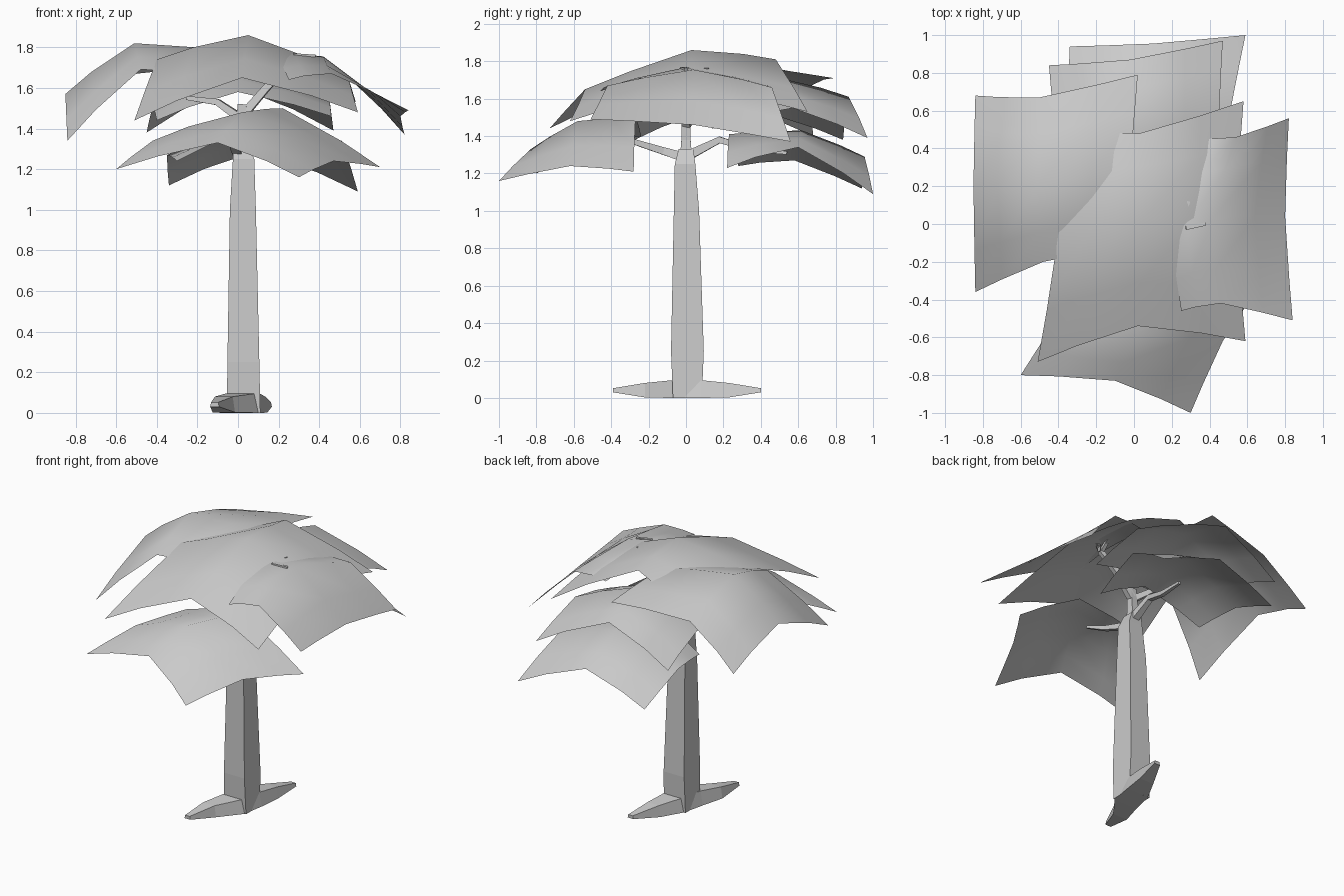
import bpy, bmesh, math
from mathutils import Vector

if "Cube" in bpy.data.objects:
    bpy.data.objects.remove(bpy.data.objects["Cube"])


def make(name, verts, faces, smooth=None):
    mesh = bpy.data.meshes.new(name)
    mesh.from_pydata([tuple(v) for v in verts], [], faces)
    bm = bmesh.new()
    bm.from_mesh(mesh)
    bmesh.ops.recalc_face_normals(bm, faces=bm.faces)
    bm.to_mesh(mesh)
    bm.free()
    ob = bpy.data.objects.new(name, mesh)
    bpy.context.collection.objects.link(ob)
    if smooth:
        bpy.ops.object.select_all(action='DESELECT')
        ob.select_set(True)
        bpy.context.view_layer.objects.active = ob
        bpy.ops.object.shade_smooth_by_angle(angle=math.radians(smooth))
    return ob


def loft(name, rings, smooth=None):
    n, m = len(rings[0]), len(rings)
    faces = [(k * n + i, k * n + (i + 1) % n, (k + 1) * n + (i + 1) % n, (k + 1) * n + i)
             for k in range(m - 1) for i in range(n)]
    faces += [tuple(range(n)), tuple(range((m - 1) * n, m * n))]
    return make(name, [v for r in rings for v in r], faces, smooth)


def branch(name, path, sides=4):
    """Tapered limb; path items are (x, y, z, radius)."""
    pts = [Vector(p[:3]) for p in path]
    rings = []
    for i, p in enumerate(pts):
        d = (pts[min(i + 1, len(pts) - 1)] - pts[max(i - 1, 0)]).normalized()
        a = d.orthogonal().normalized()
        b = d.cross(a)
        rings.append([p + path[i][3] * (a * math.cos(t) + b * math.sin(t))
                      for t in (math.tau * k / sides for k in range(sides))])
    return loft(name, rings)


def weights(t, curve=.3):
    """Blend of a straight fold and a smooth arc through three points."""
    arc = (2 * (t - .5) * (t - 1), 4 * t * (1 - t), 2 * t * (t - .5))
    fold = (max(0, 1 - 2 * t), 1 - abs(2 * t - 1), max(0, 2 * t - 1))
    return [curve * a + (1 - curve) * f for a, f in zip(arc, fold)]


def leaf_sheet(name, front, middle, back):
    """Curved leaf sheet passing through 3 x 3 points."""
    steps = (0, .2, .5, .8, 1)
    verts = []
    for v in steps:
        for u in steps:
            p = Vector((0, 0, 0))
            for wv, row in zip(weights(v), (front, middle, back)):
                for wu, q in zip(weights(u), row):
                    p += wv * wu * Vector(q)
            verts.append(p)
    w = len(steps)
    faces = [(j * w + i, j * w + i + 1, j * w + w + i + 1, j * w + w + i)
             for j in range(w - 1) for i in range(w - 1)]
    return make(name, verts, faces, 60)


# Trunk: four-sided, tapered, closing at the fork
rings = []
for z, x0, x1, y0, y1 in [(0, -.055, .11, -.07, .085), (.25, -.052, .105, -.08, .095),
                          (1.0, -.04, .088, -.065, .07), (1.25, -.025, .08, -.06, .05),
                          (1.33, -.025, .05, -.04, .04)]:
    rings.append([(x0, y0, z), (x1, y0, z), (x1, y1, z), (x0, y1, z)])
loft("trunk", rings)

# Roots: one flat bar running front to back under the trunk
rings = []
for x, y, w, lo, hi in [(-.115, -.39, .022, .03, .052), (-.07, -.22, .055, .003, .08),
                        (.01, -.07, .09, 0, .095), (.04, .08, .085, 0, .095),
                        (.09, .23, .055, .003, .08), (.145, .40, .022, .03, .052)]:
    rings.append([(x - w, y, lo), (x + w, y, lo), (x + w * .8, y, hi), (x - w * .8, y, hi)])
loft("roots", rings)

# Branches
branch("centre_branch", [(.01, 0, 1.25, .05), (.01, 0, 1.38, .035), (.02, 0, 1.52, .03)])
branch("right_branch", [(.02, 0, 1.46, .03), (.14, .0, 1.60, .025), (.26, -.02, 1.72, .02)])
branch("right_twig_side", [(.26, -.02, 1.72, .018), (.28, -.02, 1.76, .015), (.38, 0, 1.755, .012)])
branch("right_twig_back", [(.25, -.02, 1.72, .018), (.26, .04, 1.755, .015), (.29, .12, 1.755, .012)])
branch("front_branch", [(.0, -.02, 1.29, .035), (-.02, -.12, 1.32, .028),
                        (.0, -.28, 1.37, .02), (.03, -.42, 1.43, .012)])
branch("back_branch", [(.02, .02, 1.30, .035), (.02, .18, 1.38, .025),
                       (.05, .34, 1.33, .02), (.08, .54, 1.31, .012)])
branch("left_branch", [(.0, 0, 1.46, .028), (-.1, .05, 1.53, .022), (-.25, .12, 1.55, .014)])

# Leaf sheets
leaf_sheet("left_leaves",
           [(-.84, -.36, 1.34), (-.48, -.2, 1.69), (-.05, -.12, 1.66)],
           [(-.85, .2, 1.57), (-.51, .2, 1.82), (-.02, .3, 1.77)],
           [(-.84, .68, 1.40), (-.5, .67, 1.67), (.02, .79, 1.71)])
leaf_sheet("top_leaves",
           [(-.51, -.73, 1.44), (.02, -.54, 1.65), (.59, -.62, 1.48)],
           [(-.4, -.05, 1.74), (.05, .03, 1.86), (.54, .03, 1.66)],
           [(-.42, .5, 1.56), (.03, .48, 1.81), (.58, .65, 1.53)])
leaf_sheet("right_leaves",
           [(.25, -.46, 1.64), (.46, -.42, 1.67), (.84, -.51, 1.49)],
           [(.2, -.03, 1.76), (.42, .04, 1.755), (.80, .04, 1.46)],
           [(.3, .45, 1.65), (.54, .46, 1.66), (.82, .56, 1.37)])
leaf_sheet("front_low_leaves",
           [(-.60, -.80, 1.20), (-.1, -.83, 1.33), (.30, -1.0, 1.16)],
           [(-.42, -.52, 1.34), (.02, -.58, 1.48), (.47, -.62, 1.24)],
           [(-.22, -.24, 1.40), (.22, -.27, 1.50), (.70, -.28, 1.21)])
leaf_sheet("back_low_leaves",
           [(-.3, .28, 1.24), (.1, .23, 1.41), (.46, .22, 1.23)],
           [(-.35, .58, 1.27), (.1, .62, 1.43), (.51, .6, 1.34)],
           [(-.34, .94, 1.12), (.1, .955, 1.29), (.59, 1.0, 1.09)])
leaf_sheet("back_upper_leaves",
           [(-.4, .14, 1.44), (0, .12, 1.58), (.46, .18, 1.46)],
           [(-.42, .48, 1.51), (0, .5, 1.71), (.45, .57, 1.55)],
           [(-.45, .84, 1.38), (-.02, .87, 1.61), (.47, .97, 1.39)])
